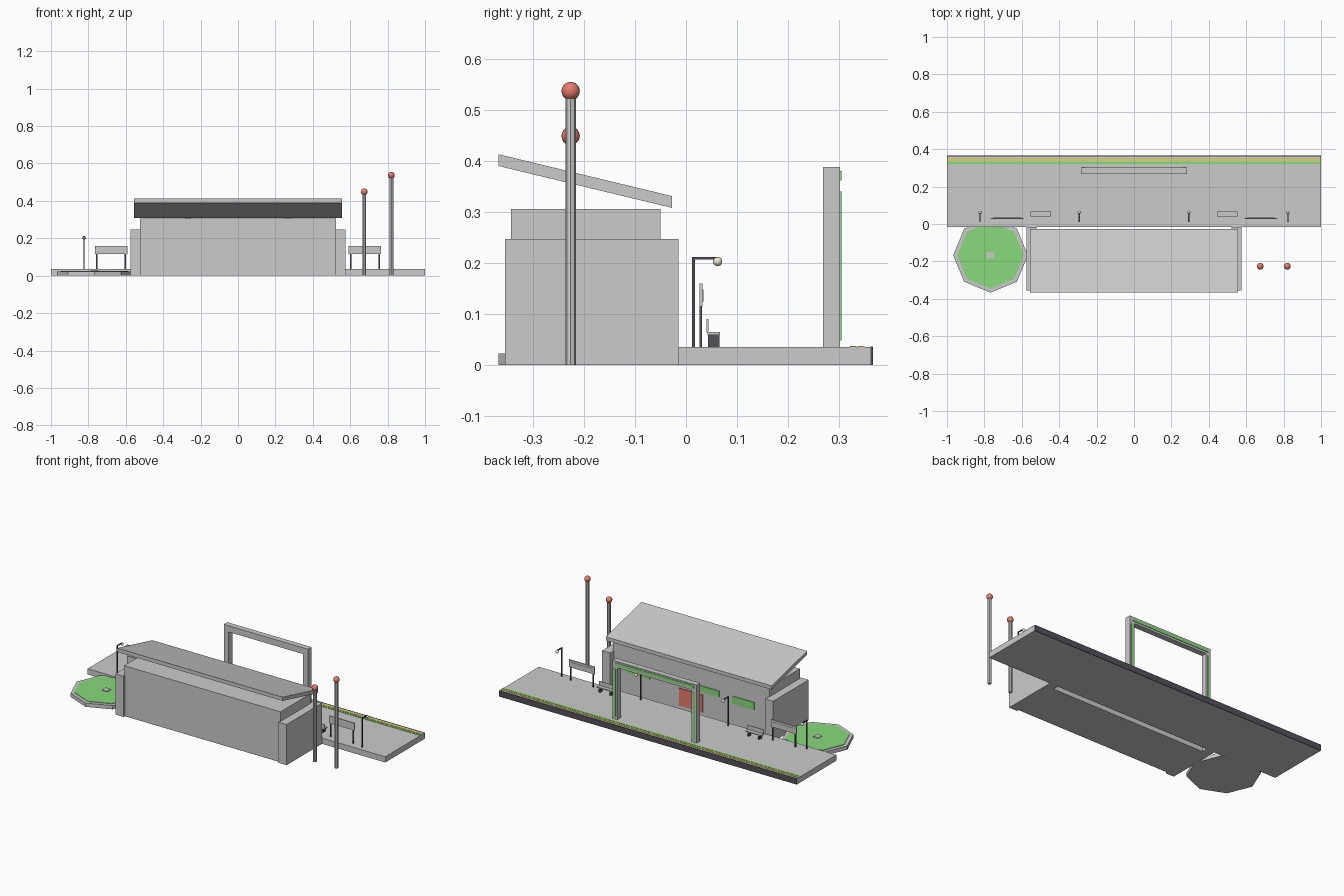
import bpy, math

if "Cube" in bpy.data.objects:
    bpy.data.objects.remove(bpy.data.objects["Cube"])


def material(name, color):
    m = bpy.data.materials.new(name)
    m.diffuse_color = (*color, 1)
    m.use_nodes = True
    m.node_tree.nodes["Principled BSDF"].inputs["Base Color"].default_value = m.diffuse_color
    return m


GREEN = material("green", (0.25, 0.7, 0.2))
YELLOW = material("yellow", (0.8, 0.65, 0.1))
RED = material("red", (0.8, 0.2, 0.15))
DARK = material("dark", (0.09, 0.08, 0.1))
CREAM = material("cream", (0.85, 0.82, 0.65))


def finish(ob, name, mat):
    ob.name = name
    if mat:
        ob.data.materials.append(mat)
    return ob


def box(name, x, y, z, mat=None):
    """Box from (min, max) ranges."""
    me = bpy.data.meshes.new(name)
    v = [(a, b, c) for a in x for b in y for c in z]
    f = [(0, 1, 3, 2), (4, 6, 7, 5), (0, 4, 5, 1), (2, 3, 7, 6), (0, 2, 6, 4), (1, 5, 7, 3)]
    me.from_pydata(v, [], f)
    ob = bpy.data.objects.new(name, me)
    bpy.context.collection.objects.link(ob)
    return finish(ob, name, mat)


def cyl(name, x, y, z0, z1, r, sides=8, mat=None):
    bpy.ops.mesh.primitive_cylinder_add(vertices=sides, radius=r, depth=z1 - z0,
                                        location=(x, y, (z0 + z1) / 2))
    return finish(bpy.context.object, name, mat)


def ball(name, loc, r, mat):
    bpy.ops.mesh.primitive_uv_sphere_add(segments=16, ring_count=10, radius=r, location=loc)
    bpy.ops.object.shade_smooth()
    return finish(bpy.context.object, name, mat)


P = 0.035  # platform top height

# Platform with edge face and safety stripes
box("platform", (-1, 1), (-0.015, 0.362), (0, P))
box("platform_edge", (-1, 1), (0.362, 0.366), (0, P + 0.001), DARK)
box("green_stripe", (-1, 1), (0.321, 0.334), (P, P + 0.002), GREEN)
box("yellow_stripe", (-1, 1), (0.337, 0.350), (P, P + 0.002), YELLOW)

# Station building
box("main_hall", (-0.525, 0.525), (-0.343, -0.05), (0, 0.306))
box("door", (-0.08, 0.08), (-0.05, -0.045), (P, 0.14), RED)
box("door_sign", (-0.19, 0.19), (-0.05, -0.045), (0.157, 0.193), GREEN)

# Sloped roof slab, high at the front
roof = box("roof", (-0.557, 0.557), (-0.367, -0.027), (0, 0.023))
for v in roof.data.vertices:
    v.co.z += 0.39 - (v.co.y + 0.367) / 0.34 * 0.082

# Planter with octagonal rim
px, py = -0.767, -0.167
cyl("planter_rim", px, py, 0, 0.023, 0.2)
cyl("planter_grass", px, py, 0.01, 0.026, 0.178, 8, GREEN)
box("planter_plinth", (px - 0.018, px + 0.018), (py - 0.018, py + 0.018), (0.02, 0.03))

# Platform gate beam with light strip
box("gate_beam", (-0.283, 0.283), (0.268, 0.302), (0.35, 0.388))
box("gate_beam_strip", (-0.265, 0.265), (0.302, 0.305), (0.362, 0.38), GREEN)

# Mirrored parts
for s in (-1, 1):
    def mx(a, b):
        return tuple(sorted((s * a, s * b)))

    box("side_wall", mx(0.52, 0.575), (-0.355, -0.015), (0, 0.247))
    box("window", mx(0.277, 0.425), (-0.05, -0.045), (0.14, 0.187), GREEN)
    box("gate_post", mx(0.25, 0.283), (0.268, 0.302), (P, 0.35))
    box("gate_post_strip", mx(0.26, 0.273), (0.302, 0.305), (0.048, 0.34), GREEN)

    # Name board on two posts
    box("board_panel", mx(0.592, 0.765), (0.026, 0.032), (0.115, 0.16))
    box("board_plate", mx(0.605, 0.752), (0.032, 0.034), (0.125, 0.148))
    for c in (0.603, 0.755):
        box("board_post", mx(c - 0.004, c + 0.004), (0.026, 0.031), (P, 0.116), DARK)

    # Bench
    box("bench_seat", mx(0.445, 0.553), (0.042, 0.067), (0.059, 0.065))
    box("bench_back", mx(0.445, 0.553), (0.040, 0.044), (0.064, 0.09))
    for c in (0.463, 0.535):
        box("bench_leg", mx(c - 0.005, c + 0.005), (0.043, 0.066), (P, 0.059), DARK)

    # Lamps
    for c in (0.293, 0.823):
        box("lamp_post", mx(c - 0.003, c + 0.003), (0.012, 0.018), (P, 0.211), DARK)
        box("lamp_arm", mx(c - 0.003, c + 0.003), (0.012, 0.06), (0.207, 0.212), DARK)
        ball("lamp_globe", (s * c, 0.062, 0.203), 0.009, CREAM)

# Tall poles with red beacons
for x, z in ((0.675, 0.449), (0.82, 0.537)):
    cyl("beacon_pole", x, -0.226, 0, z - 0.01, 0.0105)
    ball("beacon_ball", (x, -0.226, z), 0.018, RED)
